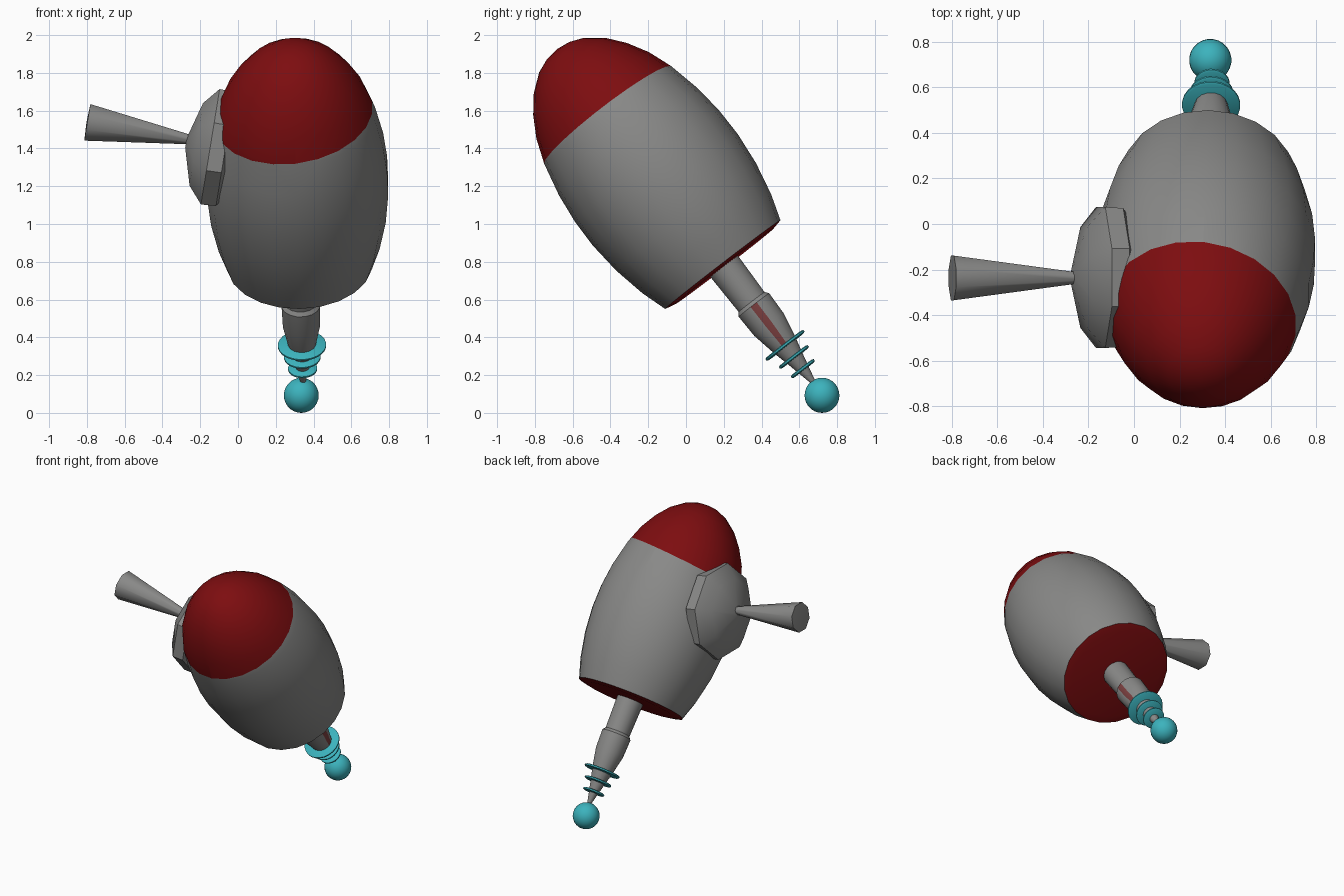
import bpy, bmesh, math
from mathutils import Vector, Matrix

if "Cube" in bpy.data.objects:
    bpy.data.objects.remove(bpy.data.objects["Cube"])


def material(name, rgb):
    m = bpy.data.materials.new(name)
    m.diffuse_color = (*rgb, 1)
    m.use_nodes = True
    m.node_tree.nodes["Principled BSDF"].inputs["Base Color"].default_value = m.diffuse_color
    return m


GREY = material("grey", (0.25, 0.25, 0.245))
RED = material("dark red", (0.205, 0.004, 0.005))
TEAL = material("turquoise", (0.045, 0.45, 0.51))
DULL = material("dull red", (0.2, 0.05, 0.05))


def frame(origin, axis):
    """Matrix whose local z follows the axis; local x stays near world x or y."""
    z = Vector(axis).normalized()
    ref = Vector((1, 0, 0)) if abs(z.x) < 0.7 else Vector((0, 1, 0))
    x = (ref - z * ref.dot(z)).normalized()
    y = z.cross(x)
    m = Matrix((x, y, z)).transposed().to_4x4()
    m.translation = origin
    return m


def lathe(name, profile, sides, matrix, mats, rule=None, cut=None, angle=35):
    """Revolve (height, radius) points around the local z axis."""
    bm = bmesh.new()
    rings = []
    for h, r in profile:
        if r == 0:
            rings.append([bm.verts.new((0, 0, h))] * sides)
        else:
            angs = [2 * math.pi * (i - 0.5) / sides for i in range(sides)]
            rings.append([bm.verts.new((r * math.cos(a), r * math.sin(a), h)) for a in angs])
    for lo, hi in zip(rings, rings[1:]):
        for i in range(sides):
            j = (i + 1) % sides
            quad = list(dict.fromkeys((lo[i], lo[j], hi[j], hi[i])))
            bm.faces.new(quad)
    if cut:
        bmesh.ops.bisect_plane(bm, geom=bm.verts[:] + bm.edges[:] + bm.faces[:],
                               plane_co=cut[0], plane_no=cut[1])
    bmesh.ops.recalc_face_normals(bm, faces=bm.faces[:])
    if rule:
        for f in bm.faces:
            f.material_index = rule(f.calc_center_median())
    me = bpy.data.meshes.new(name)
    bm.to_mesh(me)
    bm.free()
    for m in mats:
        me.materials.append(m)
    ob = bpy.data.objects.new(name, me)
    bpy.context.collection.objects.link(ob)
    ob.matrix_world = matrix
    bpy.ops.object.select_all(action='DESELECT')
    ob.select_set(True)
    bpy.context.view_layer.objects.active = ob
    bpy.ops.object.shade_smooth_by_angle(angle=math.radians(angle))
    return ob


main = frame((0.327, 0.195, 0.785), (-0.022, -0.61, 0.793))

# Body with red nose and red bottom; the nose paint line is slightly tilted
line_co, line_no = Vector((0, 0, 1.0)), Vector((-0.1, 0, 1))


def body_rule(c):
    return 1 if c.z < 0.005 or (c - line_co).dot(line_no) > 0 else 0


lathe("body", [(-0.012, 0), (-0.012, 0.33), (0, 0.385), (0.14, 0.43), (0.32, 0.467),
               (0.5, 0.484), (0.66, 0.482), (0.82, 0.464), (1.0, 0.424), (1.13, 0.376),
               (1.24, 0.313), (1.33, 0.24), (1.4, 0.15), (1.43, 0.075), (1.44, 0)],
      22, main, [GREY, RED], body_rule, (line_co, line_no))

# Stem: neck, wider grip with one dull red strip, tapering point
lathe("stem", [(0.02, 0), (0.02, 0.095), (-0.25, 0.088), (-0.27, 0.104), (-0.40, 0.1),
               (-0.53, 0.074), (-0.64, 0.047), (-0.79, 0.012), (-0.79, 0)],
      16, main, [GREY, DULL],
      lambda c: 1 if -0.53 < c.z < -0.27 and c.x > 0.05 and abs(c.y) < 0.008 else 0)

# Thin rings around the point
for i, (h, r) in enumerate(((-0.54, 0.128), (-0.617, 0.097), (-0.695, 0.077))):
    e = 0.009
    lathe(f"ring_{i + 1}", [(h - e, 0), (h - e, r - e), (h - e / 2, r), (h + e / 2, r),
                            (h + e, r - e), (h + e, 0)], 24, main, [TEAL])

# Ball at the tip
n = 14
ball = [(-0.093 * math.cos(math.pi * i / n),
         0 if i in (0, n) else 0.093 * math.sin(math.pi * i / n)) for i in range(n + 1)]
lathe("tip_ball", ball, 24, Matrix.Translation((0.335, 0.72, 0.093)), [TEAL])

# Side pod and flared side handle
side = frame((-0.275, -0.235, 1.43), (-0.985, 0, 0.16))
lathe("side_pod", [(-0.29, 0), (-0.29, 0.2), (-0.21, 0.33), (-0.13, 0.335),
                   (-0.055, 0.24), (0, 0.03), (0, 0)], 8, side, [GREY], angle=30)
handle = frame((-0.26, -0.237, 1.448), (-0.985, 0, 0.165))
lathe("side_handle", [(-0.03, 0), (-0.03, 0.024), (0.545, 0.106), (0.55, 0)],
      8, handle, [GREY], angle=50)
